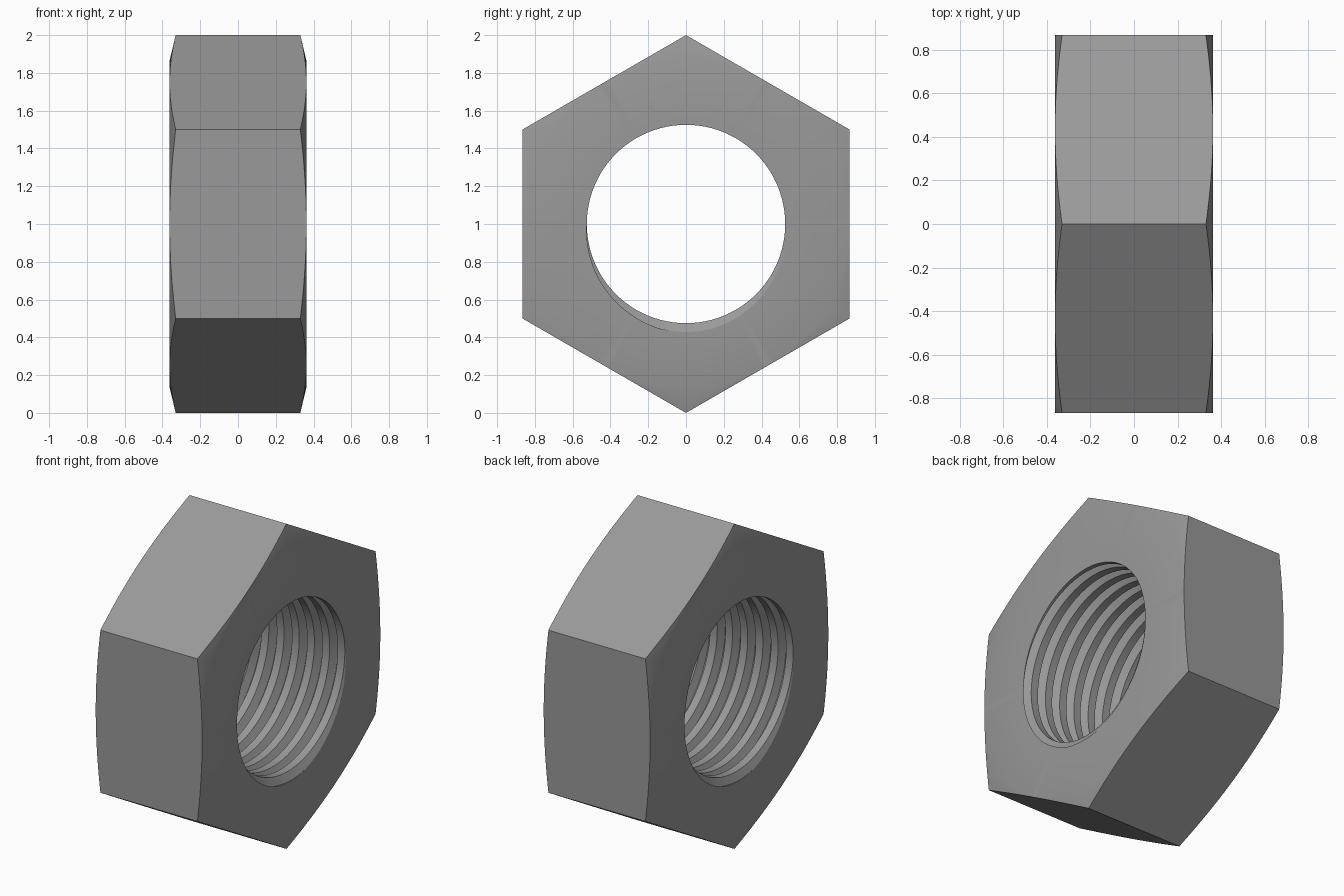
import bpy, bmesh, math

if "Cube" in bpy.data.objects:
    bpy.data.objects.remove(bpy.data.objects["Cube"])

N = 144                      # angular steps (multiple of 6 so corners are exact)
H = 0.362                    # half thickness
A = math.sqrt(3) / 2         # apothem of the hexagon
PITCH = H / 3.5
MINOR, MAJOR = 0.525, 0.571  # thread radii
SLOPE = 0.24                 # corner chamfer slope
# one thread period: (phase, radius)
PROFILE = [(0.0, MINOR), (0.47, MINOR), (0.71, MAJOR), (0.79, MAJOR), (1.0, MINOR)]


def thread_radius(phase):
    phase = min(max(phase - math.floor(phase + 1e-9), 0.0), 1.0)
    for (p0, r0), (p1, r1) in zip(PROFILE, PROFILE[1:]):
        if phase <= p1:
            return r0 + (r1 - r0) * (phase - p0) / (p1 - p0)
    return MINOR


def hex_radius(a):
    off = (a + math.pi / 6) % (math.pi / 3) - math.pi / 6
    return A / math.cos(off)


bm = bmesh.new()


def point(x, r, a):
    return bm.verts.new((x, r * math.cos(a), 1 + r * math.sin(a)))


def skin(columns):
    """Join neighbouring columns of vertices with quads."""
    for c0, c1 in zip(columns, columns[1:]):
        for j in range(len(c0) - 1):
            quad = (c0[j], c0[j + 1], c1[j + 1], c1[j])
            if max(v.co.x for v in quad) - min(v.co.x for v in quad) > 1e-7 or \
                    abs((c0[j].co - c0[j + 1].co).length) > 1e-7:
                bm.faces.new(quad)


# threaded bore: helical rows clipped at both end faces
columns = []
for i in range(N + 1):
    turn = i / N
    col = []
    for k in range(-6, 6):
        for phase, _ in PROFILE[:-1]:
            x = min(max(PITCH * (k + phase + turn), -H), H)
            col.append(point(x, thread_radius(x / PITCH - turn), turn * math.tau))
    columns.append(col)
skin(columns)

# body: end faces, chamfered corners and six flats
columns = []
for i in range(N + 1):
    turn = i / N
    a = turn * math.tau
    r = hex_radius(a)
    edge = H - (r - A) * SLOPE
    columns.append([point(-H, thread_radius(-H / PITCH - turn), a), point(-H, A, a),
                    point(-edge, r, a), point(edge, r, a), point(H, A, a),
                    point(H, thread_radius(H / PITCH - turn), a)])
skin(columns)

bmesh.ops.remove_doubles(bm, verts=bm.verts, dist=1e-5)
bmesh.ops.recalc_face_normals(bm, faces=bm.faces)
mesh = bpy.data.meshes.new("hex_nut")
bm.to_mesh(mesh)
bm.free()

nut = bpy.data.objects.new("hex_nut", mesh)
bpy.context.collection.objects.link(nut)
steel = bpy.data.materials.new("steel grey")
steel.diffuse_color = (0.32, 0.32, 0.32, 1)
steel.use_nodes = True
steel.node_tree.nodes["Principled BSDF"].inputs["Base Color"].default_value = steel.diffuse_color
mesh.materials.append(steel)

bpy.context.view_layer.objects.active = nut
nut.select_set(True)
bpy.ops.object.shade_smooth_by_angle(angle=math.radians(25))
